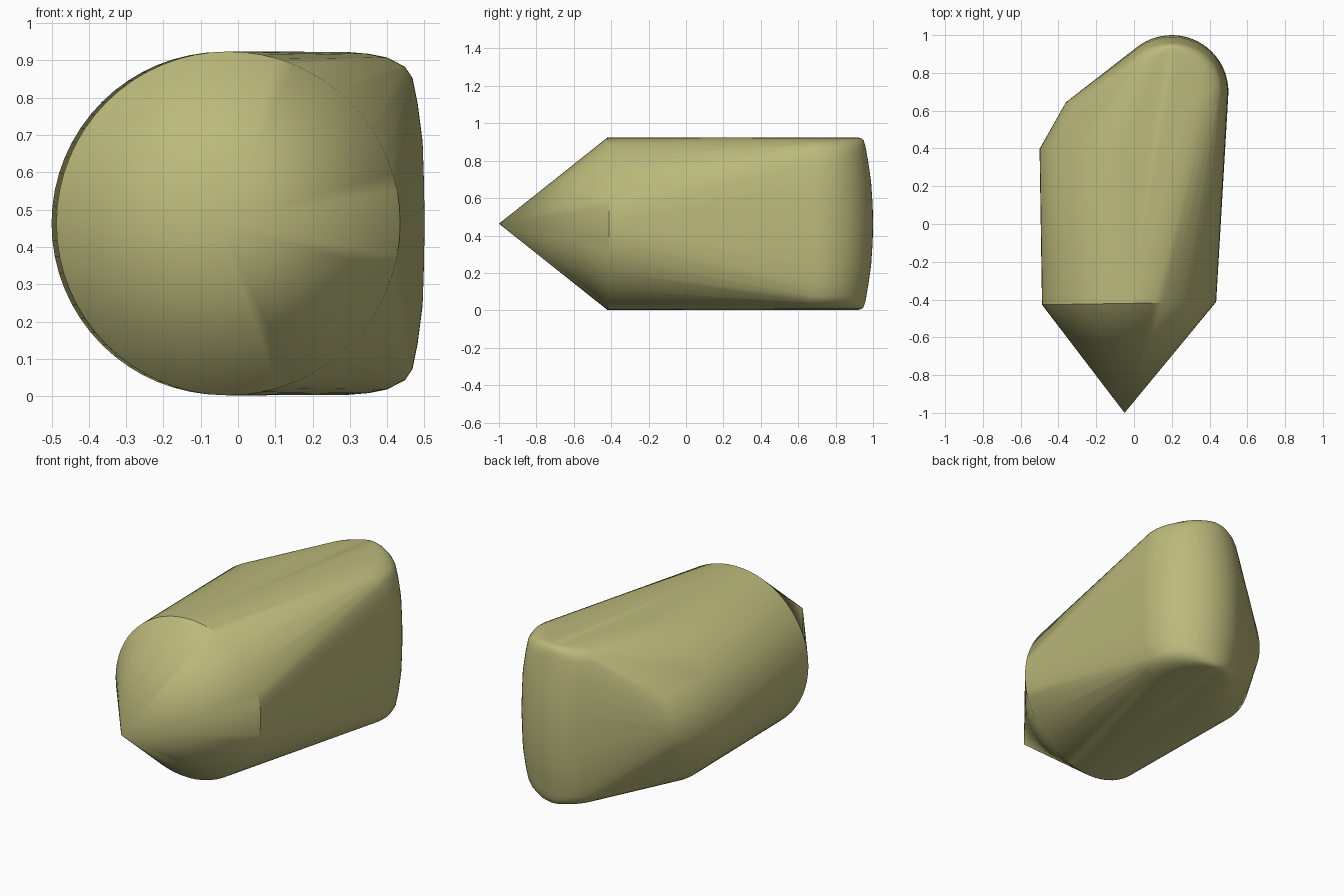
import bpy, bmesh, math
from mathutils import Vector

if "Cube" in bpy.data.objects:
    bpy.data.objects.remove(bpy.data.objects["Cube"], do_unlink=True)

MID = 0.463  # height of the centre line

mat = bpy.data.materials.new("olive_yellow")
mat.use_nodes = True
colour = (0.50, 0.49, 0.20, 1)
mat.diffuse_color = colour
mat.node_tree.nodes["Principled BSDF"].inputs["Base Color"].default_value = colour


def ring(x, y, radius, tilt=0.016, n=64):
    """Upright circle facing the front, turned slightly about z."""
    pts = []
    for i in range(n):
        a = math.tau * i / n
        c = radius * math.cos(a)
        pts.append(Vector((x + c, y + c * tilt, MID + radius * math.sin(a))))
    return pts


def slice_ring(x, y, rx, ry, z, n=64):
    """Level ellipse for the rounded rear column."""
    return [Vector((x + rx * math.cos(math.tau * i / n),
                    y + ry * math.sin(math.tau * i / n), z)) for i in range(n)]


# Pointed nose, barrel front, barrel rear and rear chamfer
points = [Vector((-0.05, -1.0, MID))]
points += ring(-0.026, -0.42, 0.461)
points += ring(-0.04, 0.405, 0.46)
points += ring(-0.04, 0.65, 0.32)

# Rear column: bulging sides with rounded rims, mirrored about mid height
column = [(0.0, 0.30, 0.30), (0.10, 0.299, 0.298), (0.22, 0.295, 0.29),
          (0.32, 0.282, 0.276), (0.39, 0.268, 0.264), (0.42, 0.248, 0.258),
          (0.445, 0.20, 0.25), (0.455, 0.15, 0.24), (0.46, 0.09, 0.225)]
for h, rx, ry in column:
    for side in (-1, 1):
        points += slice_ring(0.20, 0.70, rx, ry, MID + side * h)

# Wrap one tight convex skin around the sections
bm = bmesh.new()
for p in points:
    bm.verts.new(p)
bmesh.ops.remove_doubles(bm, verts=bm.verts[:], dist=0.0005)
bmesh.ops.convex_hull(bm, input=bm.verts[:])
loose = [v for v in bm.verts if not v.link_faces]
bmesh.ops.delete(bm, geom=loose, context="VERTS")
bmesh.ops.recalc_face_normals(bm, faces=bm.faces[:])

mesh = bpy.data.meshes.new("pointed_body")
bm.to_mesh(mesh)
bm.free()
mesh.materials.append(mat)
body = bpy.data.objects.new("pointed_body", mesh)
bpy.context.collection.objects.link(body)

# Smooth skin with a crisp nose rim
bpy.ops.object.select_all(action="DESELECT")
body.select_set(True)
bpy.context.view_layer.objects.active = body
bpy.ops.object.shade_smooth_by_angle(angle=math.radians(33))
